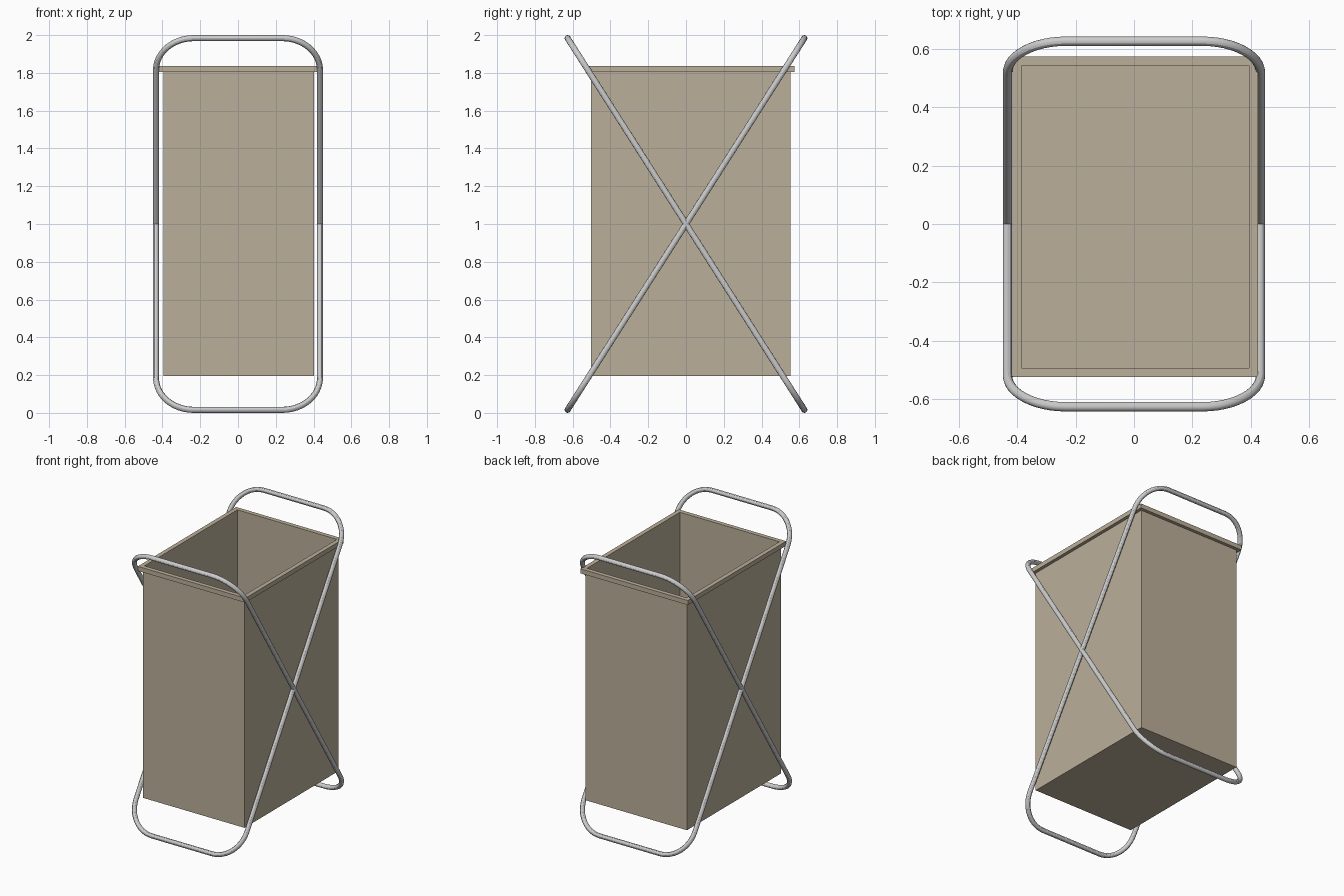
import bpy, bmesh, math
from mathutils import Vector

if "Cube" in bpy.data.objects:
    bpy.data.objects.remove(bpy.data.objects["Cube"])

HALF_X, HALF_Y, TUBE = 0.434, 0.627, 0.016
CORNER = 0.2


def tube_frame(name, lean):
    # Rounded rectangular loop of tube, leaning along y
    half_len = math.hypot(HALF_Y, 1 - TUBE)
    axis = Vector((0, lean * HALF_Y, 1 - TUBE)).normalized()
    pts = []
    for i, (sx, sv) in enumerate([(1, 1), (-1, 1), (-1, -1), (1, -1)]):
        for k in range(13):
            a = math.radians(90 * i + 7.5 * k)
            u = sx * (HALF_X - CORNER) + CORNER * math.cos(a)
            v = sv * (half_len - CORNER) + CORNER * math.sin(a)
            pts.append(Vector((u, 0, 1)) + axis * v)
    curve = bpy.data.curves.new(name, 'CURVE')
    curve.dimensions = '3D'
    curve.bevel_depth = TUBE
    curve.bevel_resolution = 4
    spline = curve.splines.new('POLY')
    spline.points.add(len(pts) - 1)
    for p, co in zip(spline.points, pts):
        p.co = (*co, 1)
    spline.use_cyclic_u = True
    obj = bpy.data.objects.new(name, curve)
    bpy.context.collection.objects.link(obj)
    bpy.ops.object.select_all(action='DESELECT')
    obj.select_set(True)
    bpy.context.view_layer.objects.active = obj
    bpy.ops.object.convert(target='MESH')
    bpy.ops.object.shade_smooth_by_angle()


def ring_shell(name, profile, closed, mat):
    # Stack of rectangles around the bag centre: (outset, z)
    cx, cy, hx, hy = 0.004, 0.025, 0.398, 0.527
    bm = bmesh.new()
    rings = [[bm.verts.new((cx + sx * (hx + d), cy + sy * (hy + d), z))
              for sx, sy in ((-1, -1), (1, -1), (1, 1), (-1, 1))]
             for d, z in profile]
    pairs = list(zip(rings, rings[1:]))
    if closed:
        pairs.append((rings[-1], rings[0]))
    else:
        bm.faces.new(rings[0])
        bm.faces.new(rings[-1])
    for a, b in pairs:
        for i in range(4):
            j = (i + 1) % 4
            bm.faces.new((a[i], a[j], b[j], b[i]))
    bmesh.ops.recalc_face_normals(bm, faces=bm.faces)
    mesh = bpy.data.meshes.new(name)
    bm.to_mesh(mesh)
    bm.free()
    mesh.materials.append(mat)
    obj = bpy.data.objects.new(name, mesh)
    bpy.context.collection.objects.link(obj)


fabric = bpy.data.materials.new("fabric")
fabric.diffuse_color = (0.50, 0.43, 0.32, 1)
fabric.use_nodes = True
fabric.node_tree.nodes["Principled BSDF"].inputs["Base Color"].default_value = fabric.diffuse_color

# Crossed folding frames
tube_frame("frame_rising_to_back", 1)
tube_frame("frame_rising_to_front", -1)

# Open bag with inner walls and floor, flared into a folded rim at the top
ring_shell("hamper_bag_with_rim",
           [(0, 0.196), (0, 1.805), (0.023, 1.805), (0.023, 1.837),
            (-0.008, 1.837), (-0.008, 0.204)], False, fabric)
